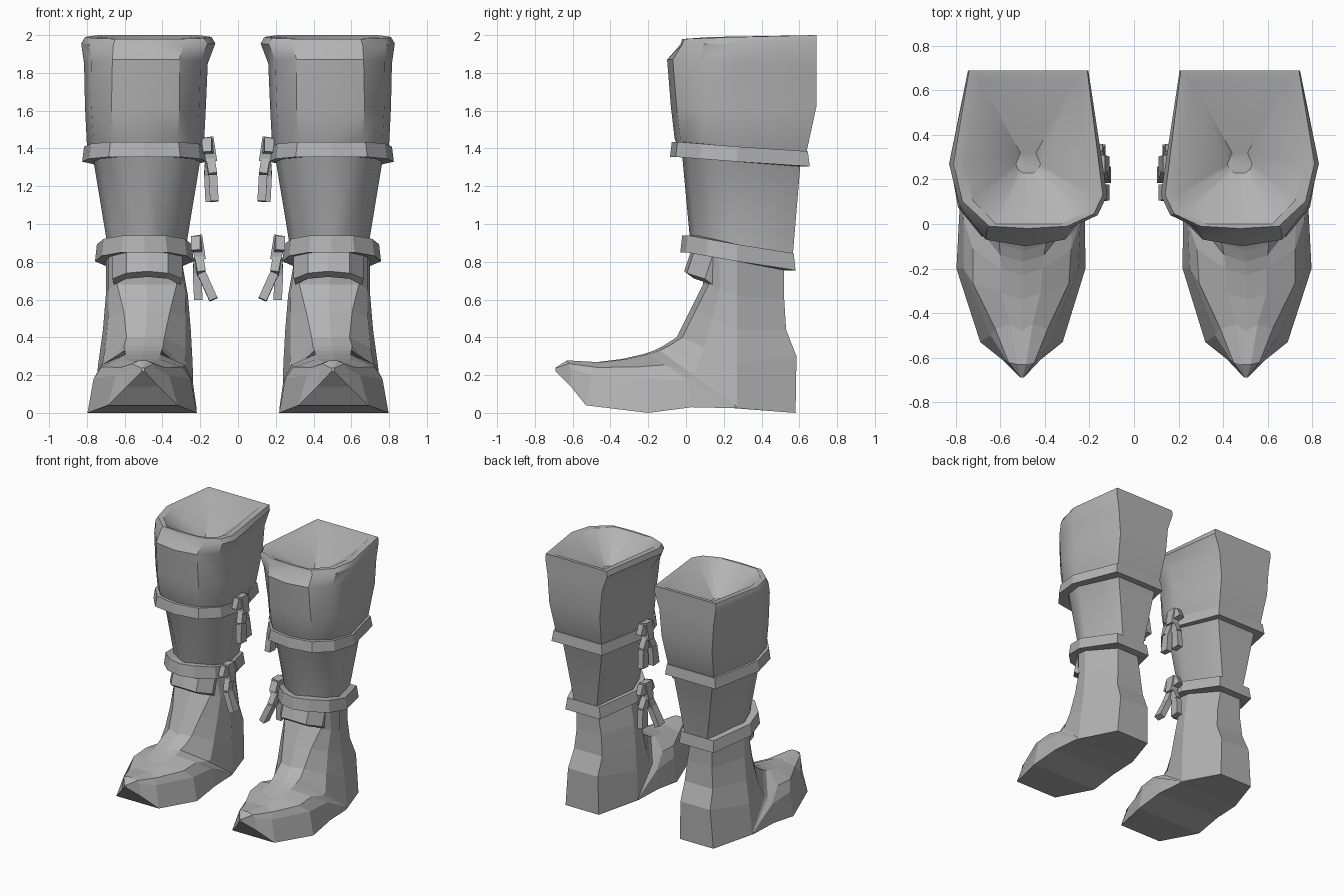
import bpy
import bmesh
from mathutils import Vector

cube = bpy.data.objects.get("Cube")
if cube:
    bpy.data.objects.remove(cube, do_unlink=True)

leather = bpy.data.materials.new("grey leather")
leather.use_nodes = True
grey = (0.45, 0.45, 0.45, 1)
leather.diffuse_color = grey
leather.node_tree.nodes["Principled BSDF"].inputs["Base Color"].default_value = grey


def finish(name, bm, smooth=False):
    """Turn a bmesh into an object mirrored to the other leg."""
    bmesh.ops.recalc_face_normals(bm, faces=bm.faces)
    mesh = bpy.data.meshes.new(name)
    bm.to_mesh(mesh)
    bm.free()
    mesh.materials.append(leather)
    obj = bpy.data.objects.new(name, mesh)
    bpy.context.collection.objects.link(obj)
    if smooth:
        bpy.ops.object.select_all(action='DESELECT')
        obj.select_set(True)
        bpy.context.view_layer.objects.active = obj
        bpy.ops.object.shade_smooth_by_angle(angle=0.6)
    obj.modifiers.new("other_leg", 'MIRROR').use_mirror_merge = False
    return obj


def section(front, side, back, xi, xo, front_inset, back_inset, bulge=0.03, skew=0.0):
    """Nine-point leg section; front, side and back are (y, z) pairs."""
    fy, fz = front
    fy += bulge

    def half(x, sign, side_y):
        corner_y, corner_z = fy * 0.6 + side_y * 0.4, fz * 0.6 + side[1] * 0.4
        return [Vector((x + sign * front_inset, fy, fz)),
                Vector((x + sign * front_inset * 0.25, corner_y, corner_z)),
                Vector((x, side_y, side[1])),
                Vector((x + sign * back_inset, back[0], back[1]))]

    outer = half(xo, -1, side[0])
    inner = half(xi, 1, side[0] - skew)
    middle = Vector(((xi + xo) / 2, front[0], fz))
    return [middle] + outer + inner[::-1]


def leg_section(yf, zf, yb, zb, xi, xo, inset=0.14, bulge=0.03, skew=0.0, back_inset=0.11):
    """Tilted horizontal section for the shaft and its straps."""
    return section((yf, zf), (0.27, (zf + zb) / 2), (yb, zb), xi, xo,
                   inset, back_inset, bulge, skew)


def loft(name, rings, closed=False, smooth=False):
    """Skin consecutive sections; cap the ends or join them in a loop."""
    bm = bmesh.new()
    loops = [[bm.verts.new(p) for p in ring] for ring in rings]
    count = len(loops[0])
    pairs = list(zip(loops, loops[1:]))
    if closed:
        pairs.append((loops[-1], loops[0]))
    else:
        bm.faces.new(loops[0])
        bm.faces.new(loops[-1])
    for a, b in pairs:
        for i in range(count):
            j = (i + 1) % count
            bm.faces.new((a[i], a[j], b[j], b[i]))
    return finish(name, bm, smooth)


# Shaft, flared at the knee, with a rim and a bowl-shaped opening
loft("boot_shaft", [
    leg_section(0.05, 0.85, 0.55, 0.78, 0.29, 0.70),
    leg_section(0.02, 0.93, 0.565, 0.83, 0.275, 0.69),
    leg_section(-0.02, 1.36, 0.605, 1.31, 0.20, 0.765),
    leg_section(-0.06, 1.45, 0.64, 1.39, 0.18, 0.80),
    leg_section(-0.08, 1.62, 0.69, 1.62, 0.17, 0.81, back_inset=0.10),
    leg_section(-0.10, 1.87, 0.69, 1.83, 0.16, 0.815, 0.15, 0.03, 0.06, 0.09),
    leg_section(-0.03, 1.95, 0.69, 1.96, 0.12, 0.83, 0.17, 0.01, 0.14, 0.085),
    leg_section(-0.02, 1.98, 0.69, 2.0, 0.14, 0.81, 0.16, 0.01, 0.14, 0.07),
    leg_section(0.0, 1.98, 0.645, 1.99, 0.19, 0.76, 0.14, 0.0, 0.14, 0.07),
    leg_section(0.23, 1.79, 0.32, 1.79, 0.42, 0.53, 0.03, 0.0, 0.0, 0.02),
], smooth=True)

# Foot, swept from the ankle round the heel to the upturned pointed toe
loft("boot_foot", [
    section((0.08, 0.85), (0.27, 0.82), (0.52, 0.80), 0.30, 0.70, 0.06, 0.11),
    section((0.09, 0.68), (0.27, 0.62), (0.52, 0.60), 0.265, 0.70, 0.06, 0.11),
    section((0.02, 0.54), (0.27, 0.44), (0.53, 0.44), 0.25, 0.715, 0.11, 0.11),
    section((-0.05, 0.40), (0.27, 0.26), (0.585, 0.30), 0.24, 0.74, 0.15, 0.12),
    section((-0.12, 0.355), (0.27, 0.03), (0.58, 0.0), 0.235, 0.765, 0.16, 0.12),
    section((-0.17, 0.33), (0.26, 0.04), (0.25, 0.025), 0.235, 0.77, 0.17, 0.0),
    section((-0.23, 0.31), (0.02, 0.17), (0.03, 0.03), 0.24, 0.765, 0.17, -0.02),
    section((-0.34, 0.285), (-0.20, 0.18), (-0.20, 0.0), 0.25, 0.765, 0.17, -0.032),
    section((-0.48, 0.268), (-0.50, 0.20), (-0.53, 0.04), 0.365, 0.645, 0.09, -0.045),
    section((-0.63, 0.278), (-0.61, 0.235), (-0.61, 0.14), 0.435, 0.575, 0.05, -0.015, 0.0),
    section((-0.69, 0.24), (-0.69, 0.23), (-0.69, 0.22), 0.495, 0.51, 0.005, 0.0, 0.0),
])


def strap(name, yf, zf, yb, zb, xi, xo, height):
    """Tilted band wrapped round the shaft."""
    rings = []
    for inset, lift in ((0.06, 0), (0, 0), (0.01, height), (0.06, height)):
        rings.append(leg_section(yf + inset, zf + lift, yb - inset, zb + lift,
                                 xi + inset, xo - inset))
    return loft(name, rings, closed=True)


strap("upper_strap", -0.085, 1.355, 0.655, 1.305, 0.165, 0.825, 0.08)
strap("lower_strap", -0.03, 0.85, 0.58, 0.755, 0.235, 0.757, 0.09)

# Short flared tongue hanging below the lower strap
bm = bmesh.new()
rows = []
for y, z, grow in ((0.03, 0.86, 0.0), (-0.01, 0.74, 0.0), (0.03, 0.71, -0.01), (0.09, 0.86, -0.02)):
    rows.append([bm.verts.new(p) for p in (
        (0.295 - grow, y + 0.11, z - 0.03), (0.37, y + 0.015, z), (0.48, y, z + 0.01),
        (0.59, y + 0.015, z), (0.665 + grow, y + 0.11, z - 0.03))])
for a, b in zip(rows, rows[1:] + rows[:1]):
    for i in range(4):
        bm.faces.new((a[i], a[i + 1], b[i + 1], b[i]))
for end in (0, -1):
    bm.faces.new([row[end] for row in rows])
finish("strap_tongue", bm)


def add_strip(bm, start, end, width, thick, taper):
    """Four-sided strip between two points, widening towards its end."""
    start, end = Vector(start), Vector(end)
    axis = (end - start).normalized()
    across = axis.cross(Vector((1, 0, 0))).normalized()
    out = across.cross(axis)
    ends = []
    for point, scale in ((start, 1), (end, taper)):
        u, v = across * width * scale / 2, out * thick / 2
        ends.append([bm.verts.new(point + d) for d in (u + v, v - u, -u - v, u - v)])
    bm.faces.new(ends[0])
    bm.faces.new(ends[1])
    for i in range(4):
        j = (i + 1) % 4
        bm.faces.new((ends[0][i], ends[0][j], ends[1][j], ends[1][i]))


def knot(name, x, y, z, lean):
    """Tied knot with two loops and two hanging tails."""
    bm = bmesh.new()
    add_strip(bm, (x + 0.01, y, z + 0.07), (x - 0.01, y, z - 0.06), 0.08, 0.06, 0.8)
    for side in (-1, 1):
        # Loop and bent tail on each side of the knot
        add_strip(bm, (x, y, z), (x + 0.015, y + side * 0.07, z + 0.03), 0.05, 0.05, 1.6)
        bend = (x - 0.005 + side * 0.012, y + side * 0.04, z - 0.13)
        tip = (x - lean * (1 - side) / 2, y + side * 0.05, z - 0.27)
        add_strip(bm, (x, y, z - 0.03), bend, 0.05, 0.045, 1.2)
        add_strip(bm, bend, tip, 0.06, 0.045, 1.2)
    finish(name, bm)


knot("upper_knot", 0.15, 0.27, 1.39, 0.025)
knot("lower_knot", 0.21, 0.19, 0.87, 0.08)
